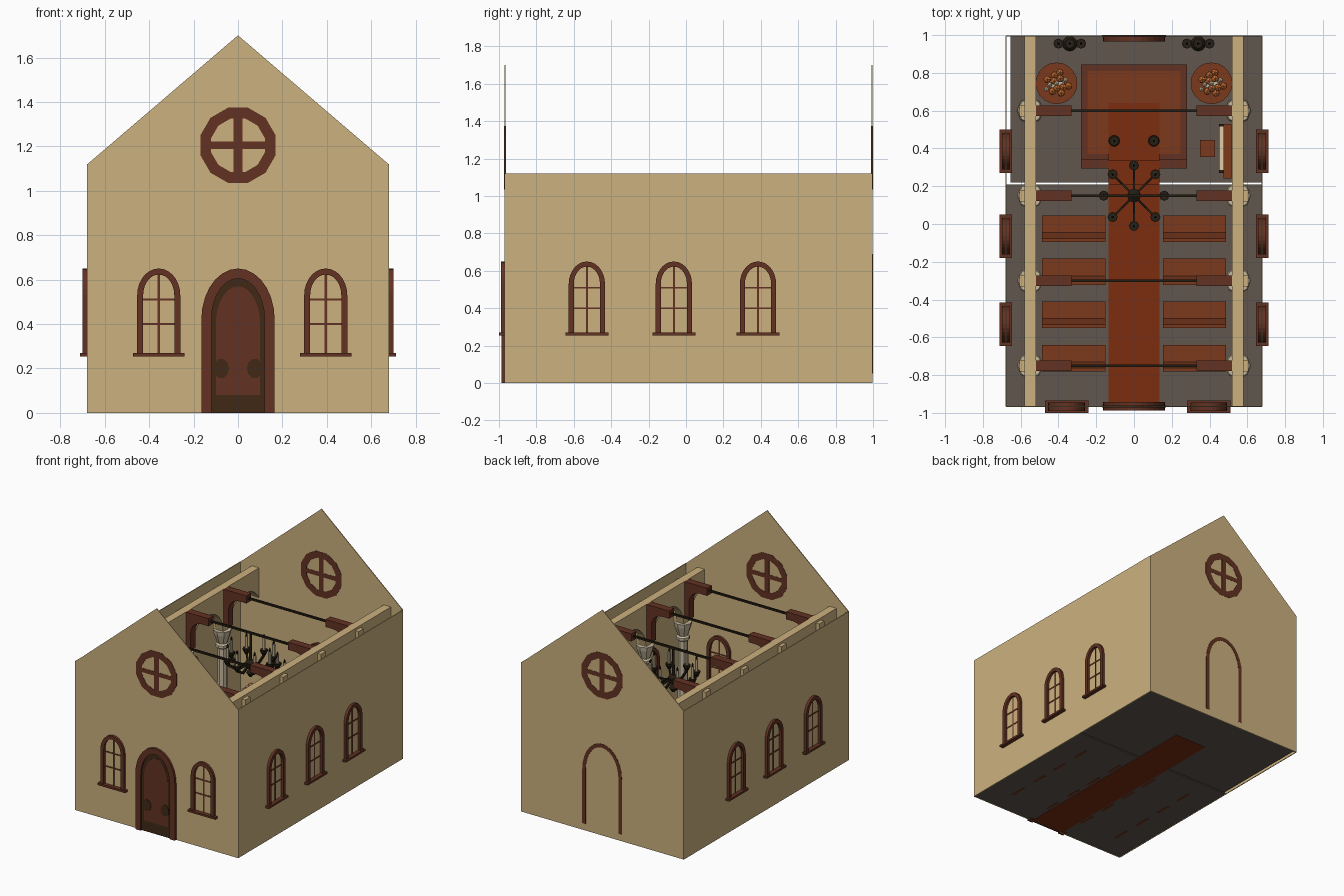
import bpy, bmesh, math, random
from mathutils import Matrix, Vector

if "Cube" in bpy.data.objects:
    bpy.data.objects.remove(bpy.data.objects["Cube"])
random.seed(3)

def material(name, r, g, b):
    m = bpy.data.materials.new(name)
    m.diffuse_color = (r, g, b, 1)
    m.use_nodes = True
    m.node_tree.nodes["Principled BSDF"].inputs["Base Color"].default_value = m.diffuse_color
    return m

WALL = material("sandstone", .60, .44, .21)
FRAME = material("dark_red_wood", .125, .032, .016)
WOOD = material("polished_wood", .20, .040, .012)
RUG = material("rust_carpet", .20, .026, .005)
FLOOR = material("grey_stone", .115, .093, .076)
IRON = material("black_iron", .017, .012, .006)
STONE = material("pale_stone", .55, .47, .33)
WAX = material("candle_wax", .75, .62, .40)
PETAL = material("orange_petals", .62, .16, .03)
DOOR = material("dark_door_wood", .05, .022, .008)

def finish(name, bm, mat, M=None):
    bmesh.ops.recalc_face_normals(bm, faces=bm.faces[:])
    if M is not None:
        bm.transform(M)
    me = bpy.data.meshes.new(name)
    bm.to_mesh(me)
    bm.free()
    me.materials.append(mat)
    ob = bpy.data.objects.new(name, me)
    bpy.context.collection.objects.link(ob)
    return ob

def box(name, x0, x1, y0, y1, z0, z1, mat, M=None):
    bm = bmesh.new()
    S = Matrix.Translation(((x0+x1)/2, (y0+y1)/2, (z0+z1)/2)) @ Matrix.Diagonal((x1-x0, y1-y0, z1-z0, 1))
    bmesh.ops.create_cube(bm, size=1, matrix=S)
    return finish(name, bm, mat, M)

def prism(name, pts, y0, y1, mat, M=None):
    """Extrude an (x, z) outline along y."""
    bm = bmesh.new()
    f = bm.faces.new([bm.verts.new((x, y0, z)) for x, z in pts])
    r = bmesh.ops.extrude_face_region(bm, geom=[f])
    bmesh.ops.translate(bm, vec=(0, y1-y0, 0), verts=[v for v in r["geom"] if isinstance(v, bmesh.types.BMVert)])
    return finish(name, bm, mat, M)

def lathe(name, x, y, prof, mat, n=12):
    """Stack of (radius, z) rings, capped at both ends."""
    bm = bmesh.new()
    rings = [[bm.verts.new((x+r*math.cos(2*math.pi*i/n), y+r*math.sin(2*math.pi*i/n), z)) for i in range(n)] for r, z in prof]
    for a, b in zip(rings, rings[1:]):
        for i in range(n):
            bm.faces.new((a[i], a[(i+1) % n], b[(i+1) % n], b[i]))
    bm.faces.new(rings[0])
    bm.faces.new(rings[-1])
    return finish(name, bm, mat)

def arch(w, z0, zs, zt, n=14):
    """Arch-topped outline of half width w, springing at zs, top at zt."""
    return [(w, z0)] + [(w*math.cos(math.pi*i/n), zs+(zt-zs)*math.sin(math.pi*i/n)) for i in range(n+1)] + [(-w, z0)]

def arch_frame(name, w, t, z0, zs, zt, y0, y1, M):
    prism(name, arch(w, z0, zs, zt) + arch(w-t, z0, zs, zt-t)[::-1], y0, y1, FRAME, M)

# outer walls and gables
W, YF, YB = .678, -.967, .995
gable = [(-W, 0), (W, 0), (W, 1.12), (0, 1.70), (-W, 1.12)]
prism("front_gable", gable, YF-.003, YF+.003, WALL)
prism("back_gable", gable, YB-.003, YB+.003, WALL)
for s in (-1, 1):
    box("side_wall", s*W-.003, s*W+.003, YF, YB, 0, 1.12, WALL)

# floors and carpet
box("nave_floor", -W, W, YF, .21, .003, .012, FLOOR)
box("chancel_floor", -.655, W, .22, YB, .003, .045, FLOOR)
box("nave_carpet", -.135, .135, -.96, .63, .0, .018, RUG)
box("altar_platform", -.28, .28, .34, .845, .04, .10, FRAME)
box("platform_step", -.28, .28, .295, .34, .04, .07, FRAME)
box("platform_top", -.245, .245, .37, .81, .10, .106, WOOD)
box("chancel_carpet", -.135, .135, .21, .34, .04, .075, RUG)
box("platform_carpet", -.135, .135, .335, .64, .10, .111, RUG)

# arched windows with sill and glazing bars
def window(M):
    arch_frame("window_frame", .097, .027, .27, .53, .65, -.022, .022, M)
    box("window_sill", -.115, .115, -.033, .033, .255, .27, FRAME, M)
    box("window_mullion", -.005, .005, -.006, .006, .27, .63, FRAME, M)
    for z in (.40, .51):
        box("window_bar", -.075, .075, -.006, .006, z-.005, z+.005, FRAME, M)

for x in (-.357, .395):
    window(Matrix.Translation((x, YF, 0)))
for s in (-1, 1):
    for y in (-.53, -.065, .385):
        window(Matrix.Translation((s*W, y, 0)) @ Matrix.Rotation(s*math.pi/2, 4, 'Z'))

# front door and back arch
F = Matrix.Translation((0, YF, 0))
arch_frame("door_frame", .165, .045, 0, .42, .65, -.02, .025, F)
prism("door_panel", arch(.121, 0, .42, .606), -.008, .008, DOOR, F)
prism("door_face", arch(.10, .08, .40, .57), -.010, .010, FRAME, F)
for x in (-.075, .075):
    prism("door_handle", [(x+.035*math.cos(a*math.pi/5), .20+.045*math.sin(a*math.pi/5)) for a in range(10)], -.013, .013, DOOR, F)
arch_frame("back_arch", .165, .028, .05, .46, .69, -.03, .005, Matrix.Translation((0, YB, 0)))

# round gable windows
for y in (YF, YB):
    M = Matrix.Translation((0, y, 1.205))
    bm = bmesh.new()
    n = 12
    q = [[bm.verts.new((r*math.cos((i+.5)*2*math.pi/n), d, r*math.sin((i+.5)*2*math.pi/n))) for i in range(n)]
         for r, d in ((.175, -.005), (.175, .005), (.125, .005), (.125, -.005))]
    for k in range(4):
        for i in range(n):
            j = (i+1) % n
            bm.faces.new((q[k][i], q[k][j], q[(k+1) % 4][j], q[(k+1) % 4][i]))
    finish("round_window_ring", bm, FRAME, M)
    box("round_window_upright", -.02, .02, -.0045, .0045, -.13, .13, FRAME, M)
    box("round_window_crossbar", -.13, .13, -.0045, .0045, -.016, .016, FRAME, M)

# arcade walls with arches, columns, brackets and tie rods
BAYS = (-.75, -.30, .15, .60)
def soffit(y):
    d = min(abs(y-c) for c in (-.975, -.525, -.075, .375, .825))
    return .80 + math.sqrt(max(0, .19**2 - d*d))
ys = [YF + (YB-YF)*i/110 for i in range(111)]
arcade = [(y, soffit(y)) for y in ys] + [(YB, 1.117), (YF, 1.117)]
for s in (-1, 1):
    prism("arcade_wall", arcade, -.58 if s > 0 else .52, -.52 if s > 0 else .58, WALL, Matrix.Rotation(math.pi/2, 4, 'Z'))
    for y in BAYS:
        lathe("column", s*.55, y, [(.07, .01), (.07, .06), (.055, .08), (.038, .11), (.034, .66), (.048, .67),
                                   (.048, .69), (.036, .70), (.06, .77), (.065, .80)], STONE, 8)
        box("wall_pier", min(s*.52, s*.607), max(s*.52, s*.607), y-.03, y+.03, .80, 1.10, WALL)
        brace = [(.52, .84), (.52, 1.117), (.33, 1.117), (.33, 1.06)]
        brace += [(.39+.09*math.sin(a*math.pi/10), .97+.09*math.cos(a*math.pi/10)) for a in range(6)] + [(.48, .84)]
        prism("roof_bracket", [(s*x, z) for x, z in brace], y-.028, y+.028, FRAME)
for y in BAYS:
    box("tie_rod", -.34, .34, y-.007, y+.007, 1.082, 1.096, IRON)

def candle(x, y, z, h=.09):
    lathe("candle_cup", x, y, [(.012, z-.03), (.027, z), (.027, z+.012)], IRON, 8)
    lathe("candle", x, y, [(.011, z+.012), (.011, z+h)], WAX, 8)
    lathe("wick", x, y, [(.007, z+h), (.009, z+h+.012), (.001, z+h+.03)], IRON, 6)

# chandelier hung from a tie rod
lathe("chandelier_stem", 0, .15, [(.01, .76), (.03, .79), (.012, .82), (.036, .84), (.036, .87), (.01, .89), (.008, 1.09)], IRON)
for i in range(8):
    a = i*math.pi/4
    M = Matrix.Translation((0, .15, 0)) @ Matrix.Rotation(a, 4, 'Z')
    prism("chandelier_arm", [(.02, .845), (.09, .81), (.16, .85), (.16, .87), (.09, .83), (.02, .865)], -.006, .006, IRON, M)
    candle(.16*math.cos(a), .15+.16*math.sin(a), .89, .10)

# pews facing the chancel
for y in (-.71, -.48, -.253, -.024):
    for x0, x1 in ((-.487, -.15), (.153, .487)):
        box("pew_seat", x0, x1, y-.04, y+.07, .095, .112, WOOD)
        prism("pew_back", [(y-.035, .10), (y-.018, .10), (y-.052, .225), (y-.07, .225)], -x1, -x0, WOOD, Matrix.Rotation(math.pi/2, 4, 'Z'))
        for x in (x0, x1-.016):
            box("pew_end", x, x+.016, y-.06, y+.06, .0, .10, WOOD)

# altar candlesticks and three-armed candle stands
for s in (-1, 1):
    lathe("candlestick", s*.105, .44, [(.03, .11), (.03, .12), (.008, .14), (.008, .29)], IRON)
    candle(s*.105, .44, .30, .08)
    cx = s*.34
    lathe("stand_pole", cx, .955, [(.04, .045), (.03, .06), (.009, .08), (.009, .42)], IRON)
    box("stand_arm", cx-.062, cx+.062, .949, .961, .375, .387, IRON)
    for dx, z in ((-.06, .41), (0, .45), (.06, .41)):
        candle(cx+dx, .955, z, .07)

# round flower tables
for s in (-1, 1):
    x, y = s*.41, .745
    lathe("flower_table", x, y, [(.07, .045), (.06, .06), (.02, .08), (.02, .19), (.11, .20), (.11, .22)], WOOD, 20)
    lathe("flower_vase", x, y, [(.025, .22), (.042, .25), (.025, .28), (.035, .30)], STONE, 10)
    for i in range(14):
        a, r = i*2.4, .018*math.sqrt(i)
        bm = bmesh.new()
        bmesh.ops.create_icosphere(bm, subdivisions=1, radius=.022 if i % 4 else .014)
        finish("flower", bm, PETAL if i % 4 else WAX, Matrix.Translation((x+r*math.cos(a), y+r*math.sin(a), .36-r*.8+random.uniform(-.01, .01))))

# upright organ and stool
box("organ_case", .475, .515, .24, .53, .045, .30, WOOD)
box("organ_shelf", .45, .475, .27, .53, .155, .175, IRON)
box("organ_keys", .453, .474, .285, .515, .175, .18, WAX)
box("stool_seat", .35, .43, .355, .445, .12, .14, WOOD)
for x in (.355, .413):
    for y in (.36, .428):
        box("stool_leg", x, x+.012, y, y+.012, .045, .12, WOOD)
